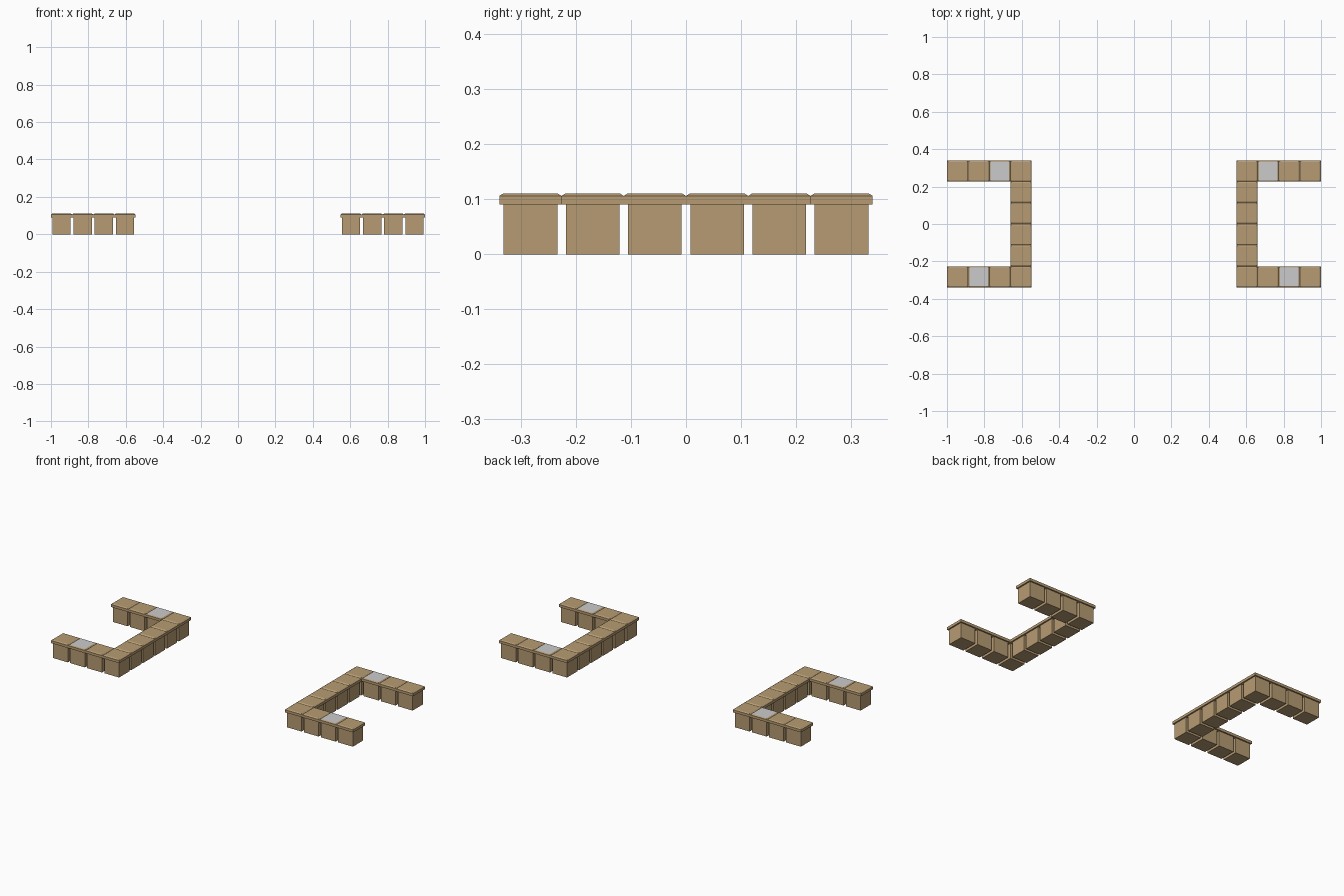
import bpy, bmesh

if "Cube" in bpy.data.objects:
    bpy.data.objects.remove(bpy.data.objects["Cube"])

PITCH = 0.1131      # module width
BODY = 0.0975       # cabinet width
Z_SLAB, Z_EDGE, Z_TOP = 0.0903, 0.106, 0.1105
FLAT = 0.099        # flat area inside the bevelled counter edge


def material(name, rgb):
    m = bpy.data.materials.new(name)
    m.diffuse_color = (*rgb, 1)
    m.use_nodes = True
    m.node_tree.nodes["Principled BSDF"].inputs["Base Color"].default_value = m.diffuse_color
    return m


WOOD = material("wood", (0.47, 0.33, 0.17))
GREY = material("grey_inlay", (0.8, 0.8, 0.8))


def stack(name, x, y, levels, top_mat=WOOD):
    """Closed square solid through (width, z) levels."""
    bm = bmesh.new()
    rings = []
    for w, z in levels:
        h = w / 2
        rings.append([bm.verts.new((sx * h, sy * h, z))
                      for sx, sy in ((-1, -1), (1, -1), (1, 1), (-1, 1))])
    bm.faces.new(rings[0][::-1])
    for a, b in zip(rings, rings[1:]):
        for i in range(4):
            j = (i + 1) % 4
            bm.faces.new((a[i], a[j], b[j], b[i]))
    bm.faces.new(rings[-1]).material_index = 1
    me = bpy.data.meshes.new(name)
    bm.to_mesh(me)
    bm.free()
    me.materials.append(WOOD)
    me.materials.append(top_mat)
    ob = bpy.data.objects.new(name, me)
    ob.location = (x, y, 0)
    bpy.context.collection.objects.link(ob)


def module(side, col, row, grey):
    """Cabinet and counter; col counts inward from the outer end."""
    x = side * (1 - PITCH * (col + 0.5))
    y = PITCH * (row - 2.5)
    stack("cabinet", x, y, [(BODY, 0), (BODY, Z_SLAB)])
    stack("countertop", x, y,
          [(PITCH, Z_SLAB), (PITCH, Z_EDGE), (FLAT, Z_TOP)],
          GREY if grey else WOOD)


# Two mirrored U-shaped counters: two arms and a connecting run each
cells = [(c, r) for r in (0, 5) for c in range(4)] + [(3, r) for r in range(1, 5)]
inlays = {(1, 0), (2, 5)}
for side in (-1, 1):
    for cell in cells:
        module(side, *cell, cell in inlays)
